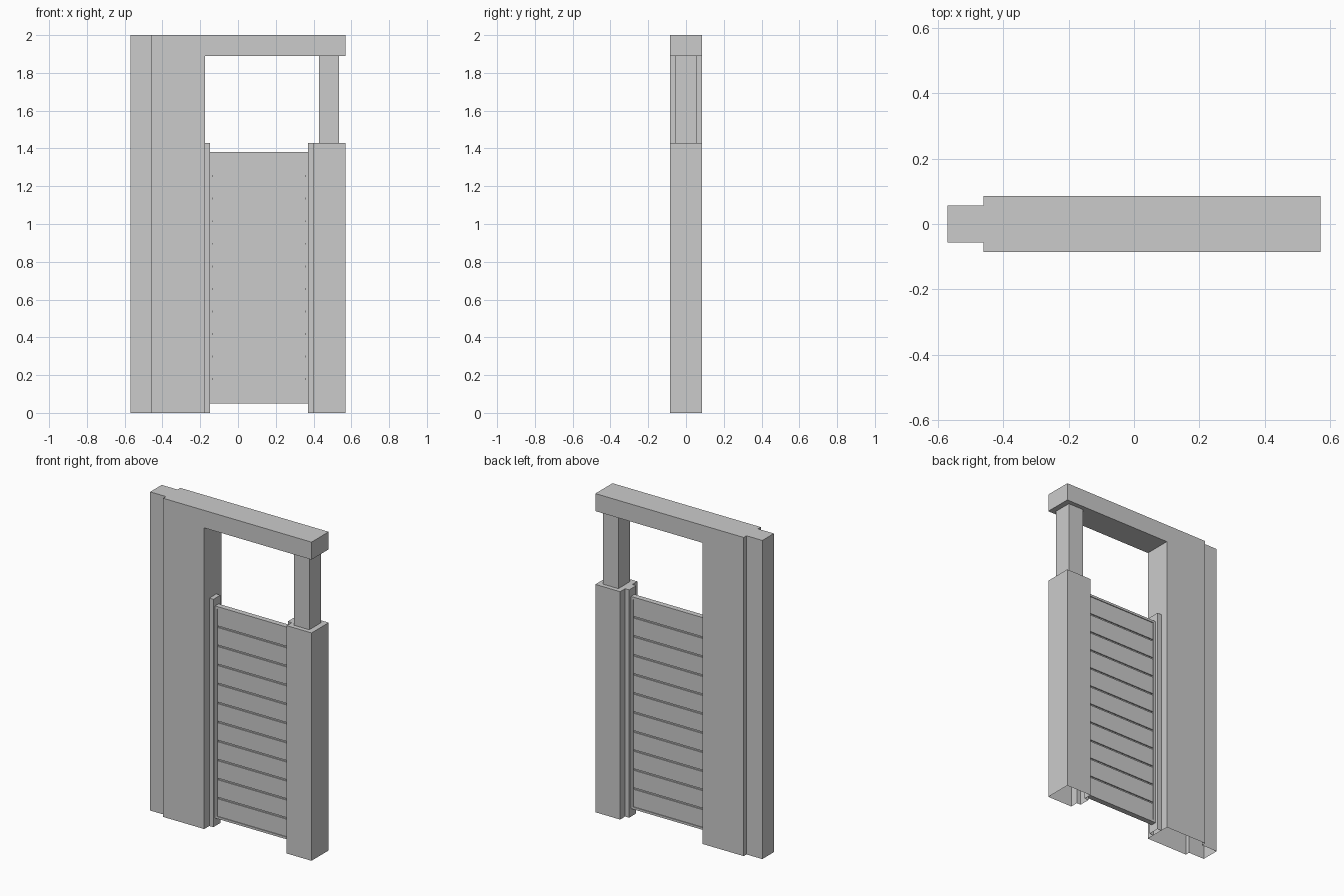
import bpy, bmesh

if "Cube" in bpy.data.objects:
    bpy.data.objects.remove(bpy.data.objects["Cube"])


def prism(name, plan, z0, z1, bottom=True):
    """Extrude a plan outline upward; optionally leave the underside open."""
    bm = bmesh.new()
    base = bm.faces.new([bm.verts.new((x, y, z0)) for x, y in plan])
    ext = bmesh.ops.extrude_face_region(bm, geom=[base], use_keep_orig=True)
    for v in ext["geom"]:
        if isinstance(v, bmesh.types.BMVert):
            v.co.z = z1
    bmesh.ops.recalc_face_normals(bm, faces=bm.faces)
    if not bottom:
        low = [f for f in bm.faces if all(abs(v.co.z - z0) < 1e-6 for v in f.verts)]
        bmesh.ops.delete(bm, geom=low, context='FACES_ONLY')
    mesh = bpy.data.meshes.new(name)
    bm.to_mesh(mesh)
    bm.free()
    obj = bpy.data.objects.new(name, mesh)
    bpy.context.collection.objects.link(obj)
    return obj


def box(name, x0, x1, y, z0, z1, bottom=True):
    return prism(name, [(x0, -y), (x1, -y), (x1, y), (x0, y)], z0, z1, bottom)


def tongued(name, x_tip, x0, x1, y_tip, y, z1):
    """Block with a narrower tongue on its left side, open underneath."""
    plan = [(x_tip, -y_tip), (x0, -y_tip), (x0, -y), (x1, -y),
            (x1, y), (x0, y), (x0, y_tip), (x_tip, y_tip)]
    return prism(name, plan, 0, z1, bottom=False)


# Masonry: wall with stepped end, short pillar with door stop, top beam
tongued("wall", -0.57, -0.46, -0.175, 0.057, 0.085, 2.0)
tongued("pillar", 0.37, 0.398, 0.57, 0.035, 0.085, 1.43)
box("left_door_stop", -0.175, -0.147, 0.035, 0, 1.43, bottom=False)
box("lintel", -0.175, 0.57, 0.085, 1.89, 2.0)
box("upper_post", 0.43, 0.535, 0.057, 1.43, 1.89)

# Gate frame
X0, X1, Z0, Z1, RIM = -0.147, 0.37, 0.05, 1.382, 0.014
for side, x in (("left", X0), ("right", X1 - RIM)):
    box(f"gate_stile_{side}", x, x + RIM, 0.017, Z0, Z1)
for side, z in (("bottom", Z0), ("top", Z1 - RIM)):
    box(f"gate_rail_{side}", X0 + RIM, X1 - RIM, 0.017, z, z + RIM)

# Gate slats over a thin backing that forms the grooves
box("gate_backing", X0 + RIM, X1 - RIM, 0.005, Z0 + RIM, Z1 - RIM)
COUNT, GAP = 11, 0.01
pitch = (Z1 - Z0 - 2 * RIM + GAP) / COUNT
for i in range(COUNT):
    z = Z0 + RIM + i * pitch
    box(f"gate_slat_{i + 1}", X0 + RIM, X1 - RIM, 0.012, z, z + pitch - GAP)
